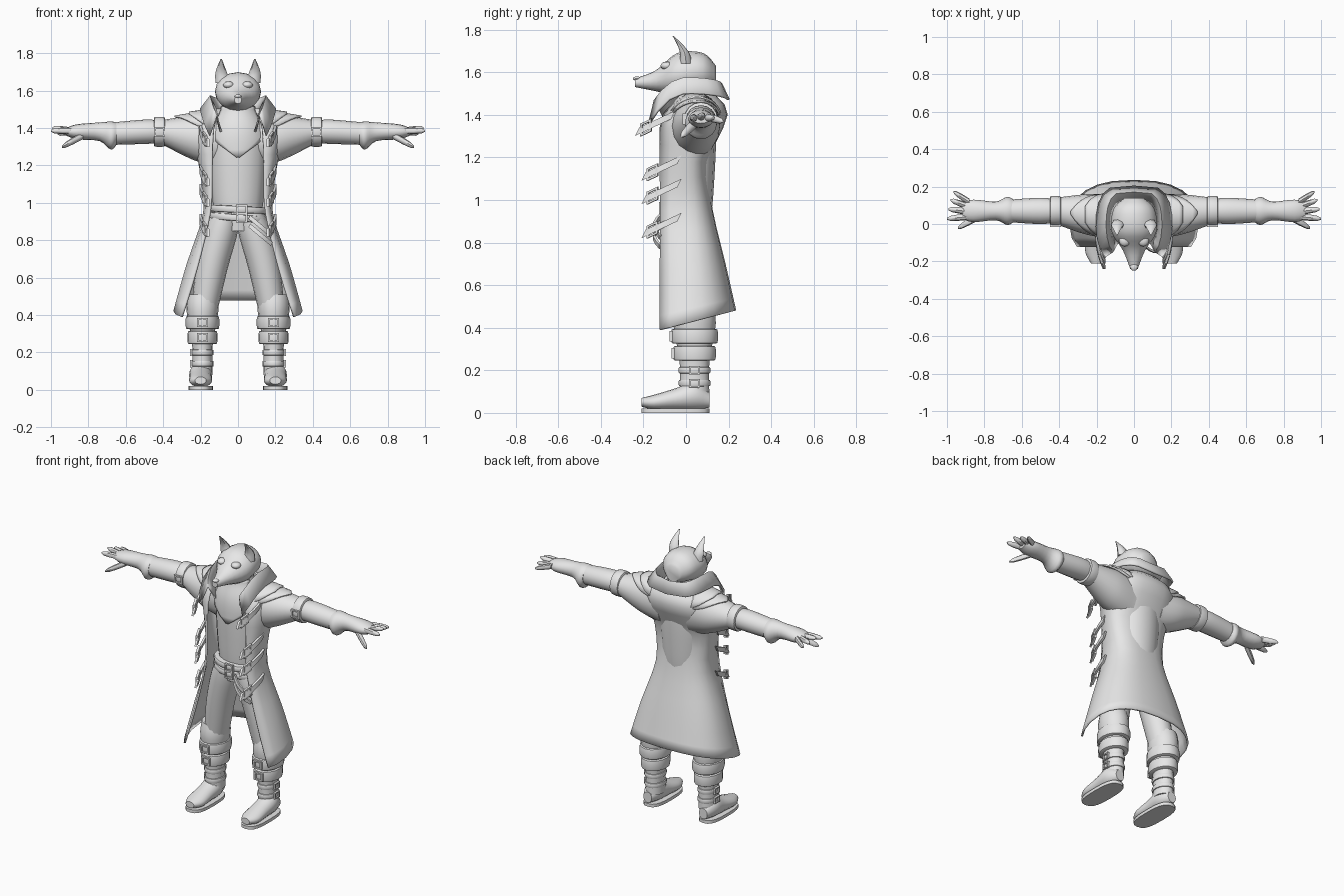
import bpy, bmesh
from math import sin, cos, pi, radians, copysign
from mathutils import Vector

if "Cube" in bpy.data.objects:
    bpy.data.objects.remove(bpy.data.objects["Cube"])

grey = bpy.data.materials.new("plain_grey")
grey.use_nodes = True
shade = (.8, .8, .8, 1)
grey.diffuse_color = shade
grey.node_tree.nodes["Principled BSDF"].inputs["Base Color"].default_value = shade


def skin(name, rows, closed=True, looped=False, mirror=False, thickness=0):
    """Skin rows of points into a mesh; closed joins each row into a ring."""
    bm = bmesh.new()
    rings = [[bm.verts.new(point) for point in row] for row in rows]
    following = rings[1:] + rings[:1] if looped else rings[1:]
    for lower, upper in zip(rings, following):
        count = len(lower)
        for j in range(count if closed else count - 1):
            k = (j + 1) % count
            bm.faces.new((lower[j], lower[k], upper[k], upper[j]))
    if closed and not looped:
        bm.faces.new(rings[0])
        bm.faces.new(rings[-1])
    bmesh.ops.recalc_face_normals(bm, faces=bm.faces)
    mesh = bpy.data.meshes.new(name)
    bm.to_mesh(mesh)
    bm.free()
    mesh.materials.append(grey)
    part = bpy.data.objects.new(name, mesh)
    bpy.context.collection.objects.link(part)
    if mirror:
        part.modifiers.new("mirror", 'MIRROR')
    if thickness:
        shell = part.modifiers.new("shell", 'SOLIDIFY')
        shell.thickness = thickness
        shell.offset = 0
    bpy.ops.object.select_all(action='DESELECT')
    part.select_set(True)
    bpy.context.view_layer.objects.active = part
    bpy.ops.object.shade_smooth_by_angle(angle=radians(45))


def smooth(stations, steps=4):
    """Resample stations along a smooth curve through all of them."""
    size = max(len(station) for station in stations)
    keys = [Vector(tuple(s) + (0,) * (size - len(s))) for s in stations]
    padded = [keys[0]] + keys + [keys[-1]]
    result = []
    for before, start, end, after in zip(padded, padded[1:], padded[2:], padded[3:]):
        for i in range(steps):
            t = i / steps
            leave, arrive = (end - before) / 2, (after - start) / 2
            result.append(start + leave * t
                          + (3 * (end - start) - 2 * leave - arrive) * t ** 2
                          + (2 * (start - end) + leave + arrive) * t ** 3)
    return result + [keys[-1]]


def place(axis, along, u, v):
    return Vector({'X': (along, u, v), 'Y': (u, along, v), 'Z': (u, v, along)}[axis])


def bulge(value, power):
    return copysign(abs(value) ** power, value)


def tube(name, axis, origin, stations, mirror=False, sides=16, power=1, slope=0):
    """Stations are (along, half width, half depth, optional shifts from origin)."""
    rows = []
    for along, a, b, *shift in stations:
        du, dv = shift + [0] * (2 - len(shift))
        row = []
        for i in range(sides):
            turn = 2 * pi * i / sides
            u, v = a * bulge(cos(turn), power), b * bulge(sin(turn), power)
            row.append(place(axis, along + slope * u, origin[0] + du + u, origin[1] + dv + v))
        rows.append(row)
    skin(name, rows, mirror=mirror)


def patch(name, axis, origin, stations, facing, spread, lift, mirror=False):
    """Thin layer over one side of a tube, as wide as the spread rule says."""
    rows = []
    for along, a, b, *shift in stations:
        du, dv = shift + [0] * (2 - len(shift))
        turns = [facing + spread(along) * j / 4 for j in range(-4, 5)]
        rows.append([place(axis, along, origin[0] + du + (a + lift) * cos(turn),
                           origin[1] + dv + (b + lift) * sin(turn)) for turn in turns])
    skin(name, rows, closed=False, mirror=mirror, thickness=.01)


def ball(name, centre, size, mirror=False):
    x, y, z = centre
    stations = [(y - size[1] * cos(turn), size[0] * sin(turn), size[2] * sin(turn))
                for turn in (pi * (i + .2) / 8 for i in range(8))]
    tube(name, 'Y', (x, z), stations, mirror, sides=12)


def band(name, axis, origin, middle, a, b, width, mirror=True, slope=0):
    stations = []
    for side in (-1, 1):
        edge = [(middle + side * width * far, a * size, b * size)
                for far, size in ((.5, .9), (.45, .97), (.25, 1))]
        stations += edge if side < 0 else edge[::-1]
    tube(name, axis, origin, stations, mirror, slope=slope)


def finger(name, start, end, radius):
    start, end = Vector(start), Vector(end)
    stations = []
    for t, size in ((0, 1), (.5, .95), (.85, .75), (1, .3)):
        x, y, z = start.lerp(end, t)
        stations.append((x, radius * size, radius * size, y, z))
    tube(name, 'X', (0, 0), stations, mirror=True, sides=8)


def strap(name, path, across, through, mirror=True):
    across, through = Vector(across) / 2, Vector(through) / 2
    skin(name, [[p + across + through, p - across + through,
                 p - across - through, p + across - through]
                for p in map(Vector, path)], mirror=mirror)


def buckle(name, centre, u, height, mirror=True, bar=.007):
    """Rectangular frame spanned by half vector u and a half height."""
    centre, u, v = Vector(centre), Vector(u), Vector((0, 0, height))
    depth = u.cross(v).normalized() * bar
    corners = [u + v, v - u, -u - v, u - v]
    skin(name, [[centre + c + depth, centre + c - depth,
                 centre + c * .65 - depth, centre + c * .65 + depth] for c in corners],
         looped=True, mirror=mirror)


# Head
tube("head", 'Y', (0, 1.6), smooth([
    (-.24, .02, .02, 0, -.05), (-.14, .06, .05, 0, -.04), (-.04, .12, .1, 0, -.01),
    (.08, .11, .09), (.14, .05, .05, 0, -.02)]))
ball("nose", (0, -.23, 1.57), (.02, .02, .01))
ball("brow", (.05, -.09, 1.63), (.03, .03, .02), mirror=True)
tube("ear", 'Z', (.09, 0), smooth([
    (1.64, .04, .03, -.01), (1.7, .03, .02, 0, -.01), (1.77, .003, .003, 0, -.06)]), True, 8)

# Shirt with neck, and the pointed chest ruff
torso = (0, .02)
shirt = smooth([(.85, .11, .09), (1.05, .14, .11), (1.35, .15, .12), (1.5, .09, .08),
                (1.6, .08, .08)], 8)
tube("shirt", 'Z', torso, shirt)
patch("chest_ruff", 'Z', torso, [s for s in shirt if 1.24 < s[0] < 1.52], -pi / 2,
      lambda z: min(1.2, .05 + 10 * max(0, z - 1.25)), .008)

# Long open coat: front panel, then a squarish curve round to the back centre
coat = []
for z, front, side, back in smooth([
        (.39, .3, .34, .23), (.65, .22, .27, .18), (.95, .15, .18, .12), (1.18, .14, .2, .1),
        (1.4, .13, .23, .19), (1.5, .09, .13, .12)], 3):
    rise = max(0, .95 - z) * .16
    edge = -.12 + max(0, z - 1.38) * .8
    panel = [(front, edge), (front * .3 + side * .7, edge * .6)]
    panel += [(side * bulge(cos(t), .8), back * bulge(sin(t), .8))
              for t in (pi / 2 * i / 6 for i in range(6))] + [(0, back)]
    coat.append([(x, y, z + rise * (y - edge) / (back - edge)) for x, y in panel])
skin("coat", coat, closed=False, mirror=True, thickness=.012)

# Turned-up collar: base, top and rim sweep from the back round to the lapels
collar = []
for wide, deep, height, drop in ((.12, .12, 1.47, .14), (.15, .17, 1.54, .12),
                                 (.2, .2, 1.47, .17)):
    turns = [radians(90 - 150 * i / 8) for i in range(9)]
    collar.append([(wide * max(0, cos(t)) ** .4, deep * sin(t),
                    height + .03 * cos(t) - drop * max(0, -sin(t)) ** 2) for t in turns])
skin("collar", collar, closed=False, mirror=True, thickness=.012)

# Arms: sleeve, layered shoulder, band and forearm
arm = (.07, 1.38)
sleeve = smooth([(.1, .11, .15, -.03, -.04), (.24, .11, .12, -.02, -.03), (.42, .07, .06)], 8)
tube("sleeve", 'X', arm, sleeve, True)
for label, reach, lift in (("lower", .34, .008), ("upper", .28, .016)):
    patch(label + "_shoulder_layer", 'X', arm, [s for s in sleeve if .14 < s[0] < reach], pi / 2,
          lambda x: .05 + 1.2 * (1 - (x / reach) ** 4), lift, True)
band("arm_band", 'X', arm, .42, .08, .08, .06)
buckle("arm_band_buckle", (.42, -.01, 1.38), (.03, 0, 0), .025)
tube("forearm", 'X', arm, smooth([(.4, .06, .06), (.5, .07, .065), (.67, .06, .06, 0, -.01)]), True)

# Gloves: flared cuff, palm and spread fingers
tube("glove", 'X', arm, smooth([
    (.65, .065, .06, 0, -.01), (.68, .075, .075, 0, -.02), (.74, .05, .05), (.86, .06, .04),
    (.92, .04, .02)]), True)
finger("thumb", (.83, .04, 1.36), (.94, -.02, 1.3), .02)
for i, label in enumerate(("index", "middle", "ring", "small")):
    spread = .22 * i - .1
    length = .12 - .007 * i
    knuckle = Vector((.88, .04 + .026 * i, 1.385))
    lift = .015 * sin(i * pi / 2)
    finger(label + "_finger", knuckle,
           knuckle + Vector((length * cos(spread), length * sin(spread), lift)), .018)

# Trousers
tube("trouser_leg", 'Z', (.1, .01), smooth([
    (.42, .07, .08, .08, .03), (.65, .085, .09, .04, .01), (.85, .09, .1, -.01),
    (.95, .07, .1, -.03)]), True)

# Boots with gaiters and ankle straps
ankle = (.19, .04)
tube("boot_shaft", 'Z', ankle, smooth([
    (.08, .055, .07), (.24, .055, .07), (.42, .085, .1), (.51, .08, .085)]), True)
tube("boot_foot", 'Y', (.2, .05), smooth([
    (-.21, .03, .02), (-.15, .06, .035), (-.05, .06, .05, 0, .015), (.04, .06, .065, 0, .03),
    (.11, .03, .035, 0, .01)]), True)
tube("boot_sole", 'Z', (.2, -.05), [(0, .065, .16), (.02, .065, .16)], True, 20, .7)
for label, z, a, b in (("upper", .36, .09, .11), ("lower", .28, .08, .1)):
    band(label + "_gaiter", 'Z', ankle, z, a, b, .07)
    buckle(label + "_gaiter_buckle", (ankle[0], ankle[1] - b, z), (.03, 0, 0), .025)
for label, z in (("ankle", .2), ("heel", .14)):
    band(label + "_strap", 'Z', ankle, z, .06, .075, .03)
    buckle(label + "_buckle", (ankle[0] + .06, ankle[1], z), (0, .025, 0), .02)

# Crossed belts and hanging hip straps
for label, z, slope in (("upper", .965, -.05), ("lower", .92, -.08)):
    band(label + "_belt", 'Z', (0, 0), z, .155, .12, .036, False, slope)
    buckle(label + "_belt_buckle", (.02, -.12, z), (.03, 0, 0), .025, False)
    path = [(.06 + .12 * t, -.12 - .03 * sin(pi * t), z - .04 - .1 * t)
            for t in (i / 5 for i in range(6))]
    strap(label + "_hip_strap", path, (.01, 0, .02), (0, .012, 0), False)

# Coat closing straps curving forward, each with a buckle
for label, y, z in (("lapel", -.06, 1.4), ("chest", -.03, 1.19), ("waist", -.03, 1.08),
                    ("hip", -.03, .92)):
    def along(t):
        return Vector((.2 - .04 * t ** 2, y - .17 * t, z - .08 * t))
    strap(label + "_closing_strap", [along(i / 5) for i in range(6)], (0, .02, .04), (.014, 0, 0))
    buckle(label + "_closing_buckle", along(.75), (along(.6) - along(.9)) / 2, .03)
